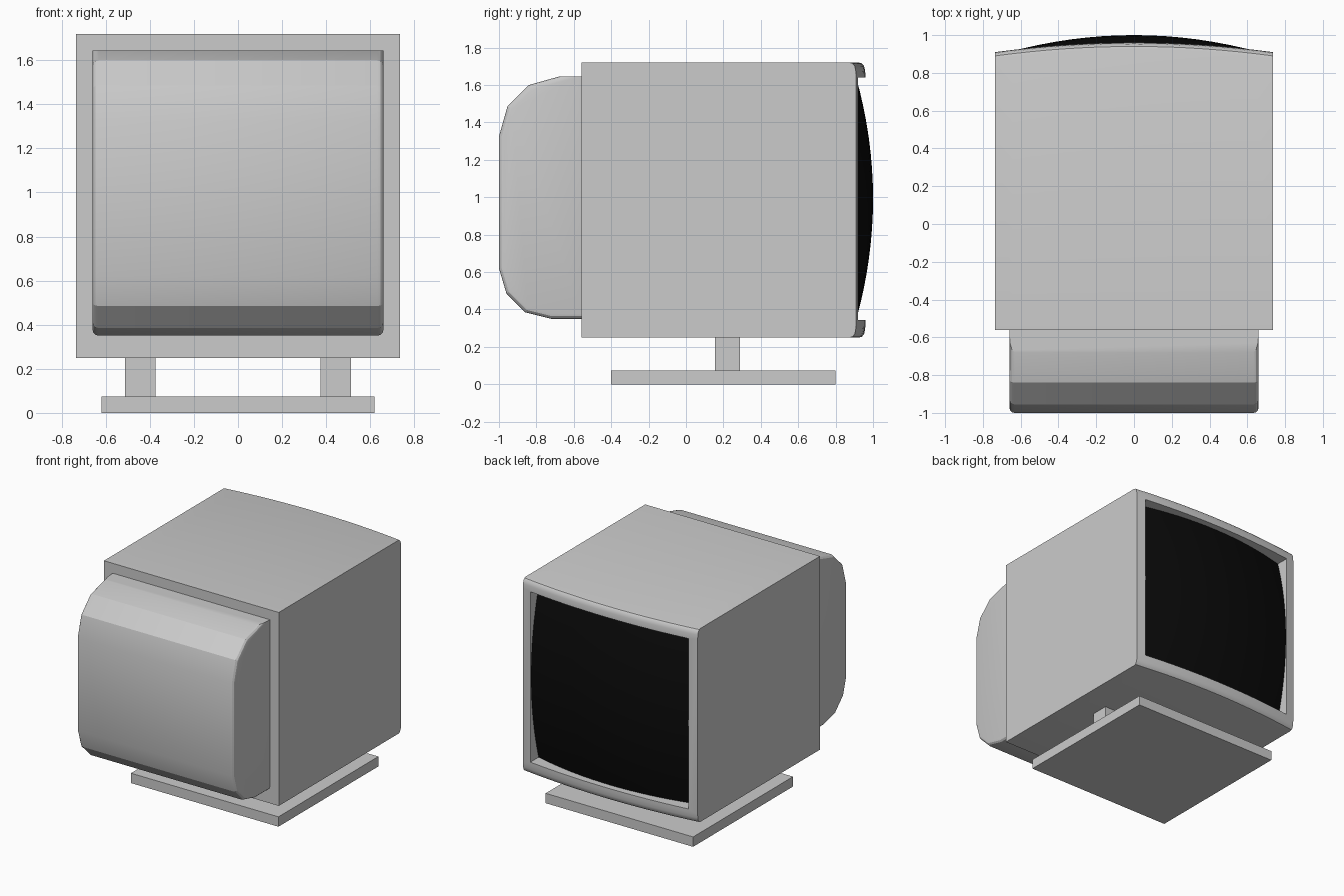
import bpy, bmesh, math

if "Cube" in bpy.data.objects:
    bpy.data.objects.remove(bpy.data.objects["Cube"])


def add_mesh(name, verts, faces):
    bm = bmesh.new()
    vs = [bm.verts.new(v) for v in verts]
    for f in faces:
        bm.faces.new([vs[i] for i in f])
    return finish(name, bm)


def finish(name, bm, recalc=True):
    if recalc:
        bmesh.ops.recalc_face_normals(bm, faces=bm.faces)
    me = bpy.data.meshes.new(name)
    bm.to_mesh(me)
    bm.free()
    ob = bpy.data.objects.new(name, me)
    bpy.context.collection.objects.link(ob)
    return ob


def box(name, x0, x1, y0, y1, z0, z1):
    bm = bmesh.new()
    bmesh.ops.create_cube(bm, size=1)
    for v in bm.verts:
        v.co = ((x0 + x1) / 2 + v.co.x * (x1 - x0),
                (y0 + y1) / 2 + v.co.y * (y1 - y0),
                (z0 + z1) / 2 + v.co.z * (z1 - z0))
    return finish(name, bm)


def loft(name, rings):
    """Skin equal-length closed rings and cap both ends."""
    n = len(rings[0])
    verts = [p for r in rings for p in r]
    faces = [(i * n + j, i * n + (j + 1) % n, (i + 1) * n + (j + 1) % n, (i + 1) * n + j)
             for i in range(len(rings) - 1) for j in range(n)]
    last = (len(rings) - 1) * n
    faces += [tuple(range(n)), tuple(range(last, last + n))]
    return add_mesh(name, verts, faces)


def smooth(ob, angle=30):
    bpy.ops.object.select_all(action='DESELECT')
    ob.select_set(True)
    bpy.context.view_layer.objects.active = ob
    bpy.ops.object.shade_smooth_by_angle(angle=math.radians(angle))


# Cabinet: rounded top and bottom lips, screen side bowed across its width
W, Z0, Z1, BACK, SIDE, BOW = 0.735, 0.25, 1.72, -0.56, 0.91, 0.05
lip = [(-0.035, 0), (-0.02, 0.004), (-0.008, 0.018), (-0.003, 0.04), (0, 0.07)]
rings = []
for i in range(17):
    x = -W + 2 * W * i / 16
    y = SIDE + BOW * (1 - (x / W) ** 2)
    ring = [(x, BACK, Z0)] + [(x, y + a, Z0 + b) for a, b in lip]
    ring += [(x, y + a, Z1 - b) for a, b in reversed(lip)] + [(x, BACK, Z1)]
    rings.append(ring)
cabinet = loft("cabinet", rings)

# Screen opening
cutter = box("opening_cutter", -0.665, 0.665, 0.78, 1.2, 0.345, 1.64)
cutter.hide_render = True
mod = cabinet.modifiers.new("opening", 'BOOLEAN')
mod.operation = 'DIFFERENCE'
mod.solver = 'EXACT'
mod.object = cutter
bpy.context.view_layer.objects.active = cabinet
bpy.ops.object.modifier_apply(modifier=mod.name)
bpy.data.objects.remove(cutter)
smooth(cabinet)

# Bulging black screen
bm = bmesh.new()
bmesh.ops.create_grid(bm, x_segments=16, y_segments=16, size=1)
for v in bm.verts:
    u, w = v.co.x, v.co.y
    v.co = (u * 0.665, 1.0 - 0.09 * (u * u + w * w), 0.9925 + w * 0.6475)
bmesh.ops.reverse_faces(bm, faces=bm.faces)
for f in bm.faces:
    f.normal_update()
    if f.normal.y < 0:
        f.normal_flip()
screen = finish("screen", bm, recalc=False)
black = bpy.data.materials.new("screen_black")
black.diffuse_color = (0.003, 0.003, 0.003, 1)
black.use_nodes = True
black.node_tree.nodes["Principled BSDF"].inputs["Base Color"].default_value = black.diffuse_color
screen.data.materials.append(black)
smooth(screen)

# Rear housing: faceted profile with softened side edges
prof = [(-0.56, 1.645), (-0.68, 1.645), (-0.84, 1.60), (-0.955, 1.485), (-1.0, 1.325),
        (-1.0, 0.62), (-0.96, 0.485), (-0.86, 0.385), (-0.72, 0.35), (-0.56, 0.35)]
housing = loft("rear_housing", [[(x, y, z) for y, z in prof] for x in (-0.66, 0.66)])
bm = bmesh.new()
bm.from_mesh(housing.data)
rim = []
for e in bm.edges:
    a, b = e.verts
    same_side = abs(a.co.x - b.co.x) < 1e-4
    on_back = max(a.co.y, b.co.y) > -0.57 and min(a.co.y, b.co.y) > -0.57
    on_top = min(a.co.z, b.co.z) > 1.64
    if same_side and not on_back and not on_top:
        rim.append(e)
bmesh.ops.bevel(bm, geom=rim, offset=0.028, segments=3, profile=0.5, affect='EDGES')
bm.to_mesh(housing.data)
bm.free()
smooth(housing, 20)

# Stand: base plate and two posts
box("base_plate", -0.62, 0.62, -0.40, 0.80, 0.0, 0.075)
for side, name in ((-1, "left_post"), (1, "right_post")):
    c = side * 0.443
    box(name, c - 0.069, c + 0.069, 0.155, 0.29, 0.07, 0.26)
